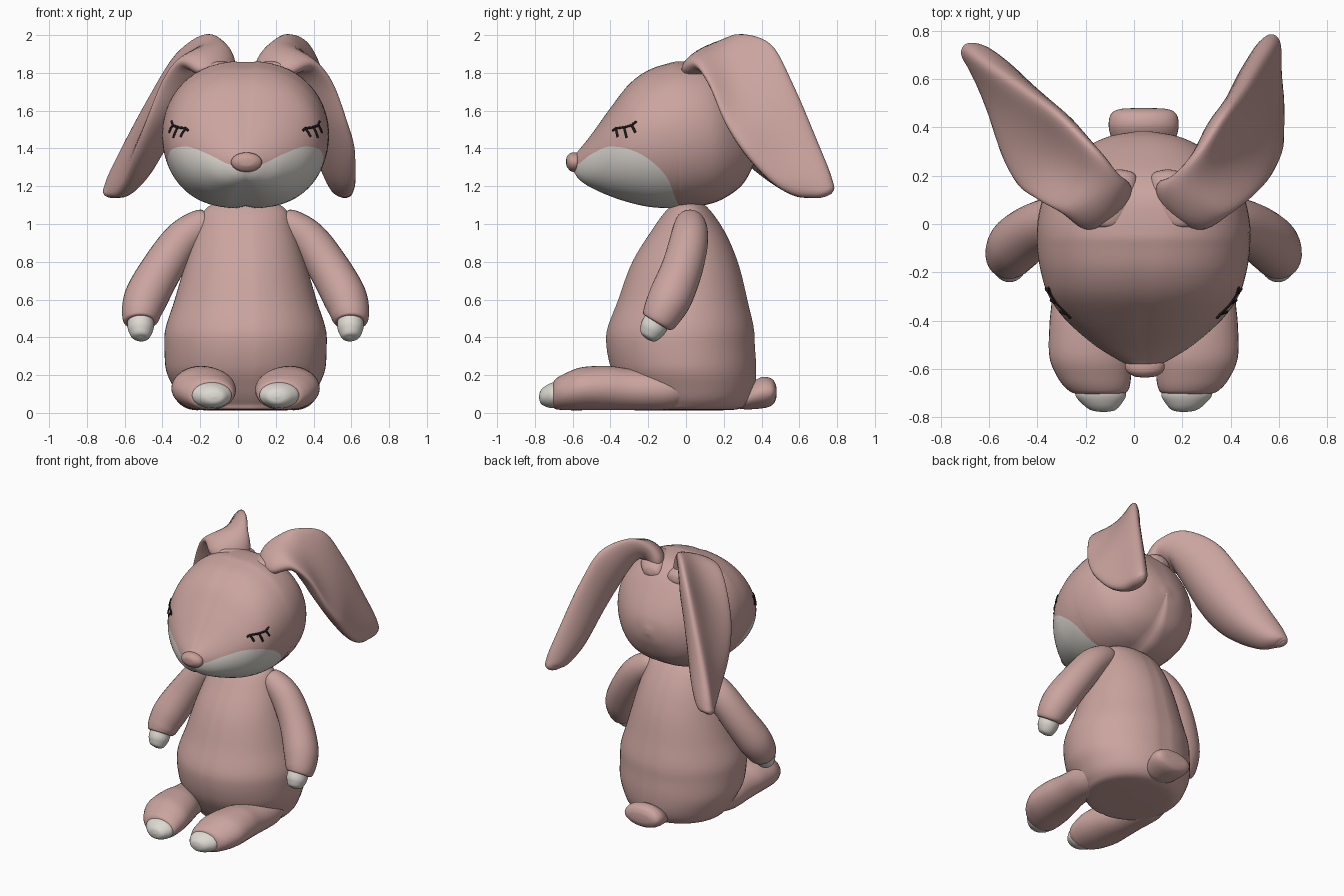
import bpy, bmesh, math
from mathutils import Vector

CX = 0.04  # centre plane of the toy


def material(name, rgb):
    m = bpy.data.materials.new(name)
    m.diffuse_color = (*rgb, 1)
    return m


PINK = material("dusty_pink", (0.595, 0.37, 0.345))
NOSE = material("nose_pink", (0.575, 0.345, 0.31))
CREAM = material("cream", (0.72, 0.69, 0.64))
DARK = material("lash_dark", (0.015, 0.01, 0.01))


def smooth(rows, n=6):
    """Smoothly interpolate rows of numbers without overshoot."""
    d = [[b - a for a, b in zip(p, q)] for p, q in zip(rows, rows[1:])]

    def slope(i, k):
        if i == 0:
            return d[0][k]
        if i == len(rows) - 1:
            return d[-1][k]
        a, b = d[i - 1][k], d[i][k]
        if a * b <= 0:
            return 0
        return math.copysign(min(abs(a + b) / 2, 2.5 * abs(a), 2.5 * abs(b)), a)

    out = []
    for i in range(len(rows) - 1):
        for j in range(n):
            t = j / n
            h = (2*t**3 - 3*t*t + 1, t**3 - 2*t*t + t, 3*t*t - 2*t**3, t**3 - t*t)
            out.append([h[0] * rows[i][k] + h[1] * slope(i, k) + h[2] * rows[i + 1][k]
                        + h[3] * slope(i + 1, k) for k in range(len(rows[0]))])
    return out + [list(rows[-1])]


def skin(name, rings, mats, pick=None):
    """Join closed rings of points into a capped smooth surface."""
    bm = bmesh.new()
    vs = [[bm.verts.new(p) for p in r] for r in rings]
    n = len(vs[0])
    for a, b in zip(vs, vs[1:]):
        for j in range(n):
            f = bm.faces.new((a[j], a[(j + 1) % n], b[(j + 1) % n], b[j]))
            f.material_index = pick(j) if pick else 0
    bm.faces.new(vs[0])
    bm.faces.new(vs[-1])
    for f in bm.faces:
        f.smooth = True
    bmesh.ops.remove_doubles(bm, verts=bm.verts, dist=0.0004)
    bmesh.ops.recalc_face_normals(bm, faces=bm.faces)
    me = bpy.data.meshes.new(name)
    bm.to_mesh(me)
    bm.free()
    for m in mats:
        me.materials.append(m)
    ob = bpy.data.objects.new(name, me)
    bpy.context.collection.objects.link(ob)
    return ob


def circle(n):
    return [2 * math.pi * j / n for j in range(n)]


# Body: rows of height, y centre, x radius, y radius, with a centre seam
body = [(0.012, 0, .05, .05), (0.016, 0, .26, .25), (0.05, .02, .33, .31), (0.13, .01, .38, .355),
        (0.25, -.015, .425, .388), (0.4, -.03, .43, .395), (0.6, -.017, .375, .343),
        (0.8, -.005, .315, .28), (0.97, .01, .258, .19), (1.09, .012, .2, .1), (1.13, .012, .05, .03)]
rings = []
for z, y, rx, ry in smooth(body):
    rings.append([(CX + rx * math.sin(a), y - ry * math.cos(a) * (0.98 if j in (0, 32) else 1), z)
                  for j, a in enumerate(circle(64))])
skin("body", rings, [PINK])

# Head: rows of y, half width, top, bottom, muzzle edge height
head = [(-.605, .01, 1.335, 1.315, 1.3), (-.59, .05, 1.365, 1.27, 1.305), (-.56, .11, 1.4, 1.23, 1.325),
        (-.5, .205, 1.475, 1.19, 1.37), (-.4, .32, 1.615, 1.145, 1.41), (-.3, .392, 1.742, 1.112, 1.395),
        (-.2, .425, 1.815, 1.09, 1.345), (-.1, .44, 1.85, 1.083, 1.245), (-.03, .442, 1.863, 1.085, 1.085),
        (.1, .42, 1.85, 1.1, 1.0), (.2, .37, 1.785, 1.135, 1.0), (.3, .265, 1.65, 1.21, 1.0),
        (.36, .15, 1.54, 1.32, 1.0), (.385, .02, 1.45, 1.41, 1.0)]
head_rows = smooth(head, 8)
UP, LOW, POW, CHEEK = 24, 14, 0.86, 0.76
rings = []
for y, w, top, bot, edge in head_rows:
    mid, h = (top + bot) / 2, (top - bot) / 2
    split = math.acos(max(-1, min(1, (edge - mid) / h)))
    half = [split * i / UP for i in range(UP)]
    half += [split + (math.pi - split) * i / LOW for i in range(LOW + 1)]
    ring = [Vector((CX + w * max(0, math.sin(a)) ** (POW if a < math.pi / 2 else CHEEK), y,
                    mid + h * math.cos(a))) for a in half]
    ring[0].z -= 0.006 * min(1, h * 4)
    ring[-1].z += 0.012 * min(1, h * 4)
    rings.append(ring + [Vector((2 * CX - p.x, p.y, p.z)) for p in ring[-2:0:-1]])
skin("head", rings, [PINK, CREAM], lambda j: int(UP <= j < UP + 2 * LOW))


def head_x(y, z):
    """Half width of the head at a given depth and height."""
    for a, b in zip(head_rows, head_rows[1:]):
        if a[0] <= y <= b[0]:
            t = (y - a[0]) / (b[0] - a[0])
            w, top, bot = (a[k] + (b[k] - a[k]) * t for k in (1, 2, 3))
            return w * max(0, 1 - ((z - (top + bot) / 2) / ((top - bot) / 2)) ** 2) ** (POW / 2)


def along_y(name, rows, mat, s=1):
    """Rows of y, x offset, z centre, x radius, z radius."""
    rings = [[(CX + s * (x + rx * math.cos(a)), y, z + rz * math.sin(a)) for a in circle(36)]
             for y, x, z, rx, rz in smooth(rows)]
    skin(name, rings, [mat])


# Nose and tail
along_y("nose", [(-.635, .005, 1.33, .01, .01), (-.63, .005, 1.33, .045, .028), (-.61, .005, 1.328, .075, .048),
                 (-.585, .005, 1.327, .082, .052), (-.55, .005, 1.33, .05, .035)], NOSE)
along_y("tail", [(.2, 0, .08, .08, .05), (.3, 0, .075, .11, .055), (.36, 0, .095, .135, .075),
                 (.41, 0, .108, .145, .083), (.455, 0, .11, .135, .07), (.475, 0, .11, .1, .04),
                 (.48, 0, .11, .03, .01)], PINK)


def tube(name, rows, mat, s):
    """Round limb: rows of x offset, y, z, radius."""
    rows = smooth(rows)
    pts = [Vector((CX + s * r[0], r[1], r[2])) for r in rows]
    rings = []
    for i, p in enumerate(pts):
        t = (pts[min(i + 1, len(pts) - 1)] - pts[max(i - 1, 0)]).normalized()
        u = t.cross(Vector((0, 1, 0))).normalized()
        v = t.cross(u)
        rings.append([p + rows[i][3] * (u * math.cos(a) + v * math.sin(a)) for a in circle(28)])
    skin(name, rings, [mat])


for s, side in ((1, "right"), (-1, "left")):
    # Arms and hands
    tube("arm_" + side, [(.16, .02, 1.04, .02), (.19, .022, 1.015, .065), (.25, .022, .985, .088),
                         (.34, .015, .91, .102), (.44, -.02, .768, .11), (.52, -.077, .625, .116),
                         (.552, -.125, .53, .104), (.557, -.15, .488, .09), (.557, -.156, .478, .07),
                         (.557, -.158, .475, .02)], PINK, s)
    tube("hand_" + side, [(.555, -.14, .51, .07), (.555, -.168, .462, .07), (.554, -.185, .428, .062),
                          (.552, -.2, .4, .043), (.552, -.206, .39, .01)], CREAM, s)
    # Legs and toe caps
    along_y("leg_" + side, [(.05, .24, .14, .02, .02), (.02, .25, .14, .09, .09), (-.12, .26, .118, .12, .102),
                            (-.3, .25, .124, .13, .11), (-.42, .237, .132, .153, .117),
                            (-.55, .222, .128, .168, .114), (-.64, .203, .112, .15, .097),
                            (-.69, .187, .1, .122, .08), (-.705, .18, .096, .09, .06)], PINK, s)
    along_y("toes_" + side, [(-.66, .18, .095, .1, .07), (-.705, .178, .093, .105, .068),
                             (-.745, .173, .088, .08, .054), (-.77, .168, .085, .05, .033),
                             (-.778, .166, .085, .01, .006)], CREAM, s)
    # Closed eyelids with three lashes, lying on the head
    cu = bpy.data.curves.new("eyelashes_" + side, "CURVE")
    cu.dimensions = "3D"
    cu.bevel_depth = 0.007
    cu.bevel_resolution = 1
    cu.use_fill_caps = True
    for line in ([(-.388, 1.494), (-.372, 1.506), (-.33, 1.512), (-.29, 1.522), (-.262, 1.543)],
                 [(-.372, 1.506), (-.367, 1.485), (-.362, 1.462)],
                 [(-.328, 1.512), (-.322, 1.485), (-.315, 1.457)],
                 [(-.288, 1.524), (-.278, 1.505), (-.268, 1.484)]):
        sp = cu.splines.new("POLY")
        sp.points.add(len(line) - 1)
        for p, (y, z) in zip(sp.points, line):
            p.co = (CX + s * (head_x(y, z) + 0.001), y, z, 1)
    cu.materials.append(DARK)
    bpy.context.collection.objects.link(bpy.data.objects.new(cu.name, cu))
    # Sewn roots of the ears
    along_y("ear_root_" + side, [(-.02, .15, 1.81, .02, .01), (0, .15, 1.81, .07, .045), (.08, .14, 1.81, .1, .055),
                                 (.16, .12, 1.79, .09, .055), (.21, .1, 1.77, .06, .04),
                                 (.225, .1, 1.765, .01, .01)], PINK, s)


def ear(name, rows, s):
    """Rows of upper edge xyz, lower edge xyz, thickness, hollow depth."""
    rows = smooth(rows)
    up = [Vector(r[0:3]) for r in rows]
    lo = [Vector(r[3:6]) for r in rows]
    mid = [(a + b) / 2 for a, b in zip(up, lo)]
    rings = []
    for i, r in enumerate(rows):
        t = mid[min(i + 1, len(mid) - 1)] - mid[max(i - 1, 0)]
        u = (up[i] - lo[i]) / 2
        n = -s * u.cross(t).normalized()
        rings.append([mid[i] + u * math.cos(a) + n * (r[6] * math.sin(a) - r[7] * math.sin(a) ** 2)
                      for a in circle(36)])
    skin(name, rings, [PINK])


# Floppy ears, each hanging a little differently
ear("ear_right", [(.1, .16, 1.74, .28, .02, 1.76, .05, 0), (.1, .17, 1.83, .31, -.01, 1.81, .07, 0),
                  (.15, .19, 1.93, .39, .04, 1.84, .07, .015), (.255, .29, 2.0, .49, .12, 1.74, .07, .06),
                  (.36, .45, 1.95, .565, .21, 1.53, .08, .08), (.44, .57, 1.73, .605, .33, 1.35, .085, .065),
                  (.51, .69, 1.45, .6, .48, 1.2, .08, .045), (.56, .77, 1.25, .57, .62, 1.14, .06, .015),
                  (.57, .785, 1.19, .56, .7, 1.138, .035, 0), (.567, .77, 1.16, .563, .74, 1.145, .01, 0)], 1)
ear("ear_left", [(-.02, .16, 1.74, -.19, .02, 1.76, .05, 0), (-.02, .17, 1.83, -.22, -.01, 1.81, .07, 0),
                 (-.05, .19, 1.93, -.3, .05, 1.85, .07, .015), (-.15, .3, 2.0, -.39, .1, 1.75, .07, .06),
                 (-.31, .46, 1.9, -.47, .16, 1.54, .08, .08), (-.45, .57, 1.67, -.53, .28, 1.36, .085, .065),
                 (-.59, .67, 1.41, -.58, .46, 1.21, .08, .045), (-.68, .735, 1.23, -.63, .61, 1.14, .06, .02),
                 (-.695, .745, 1.18, -.665, .68, 1.138, .035, 0), (-.69, .735, 1.16, -.68, .715, 1.145, .01, 0)], -1)
